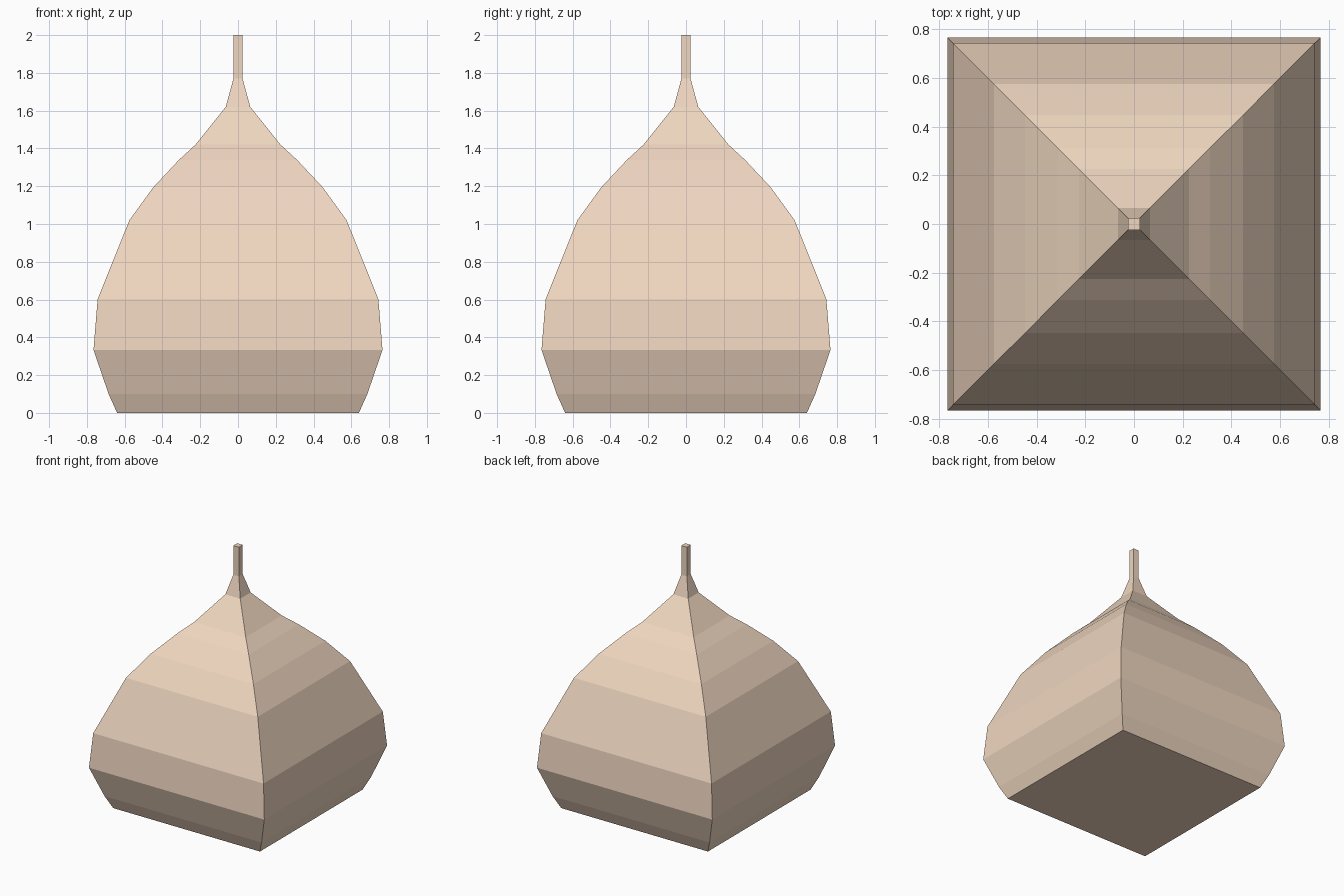
import bpy, bmesh

if "Cube" in bpy.data.objects:
    bpy.data.objects.remove(bpy.data.objects["Cube"])

# Half-width and height of each square ring, base to tip
PROFILE = [(0.64, 0.0), (0.685, 0.10), (0.765, 0.333), (0.743, 0.603),
           (0.575, 1.02), (0.448, 1.195), (0.312, 1.34), (0.225, 1.42),
           (0.065, 1.62), (0.024, 1.77), (0.024, 2.0)]

# Square onion dome: stacked rings bridged with flat faces, capped at both ends
bm = bmesh.new()
rings = [[bm.verts.new((sx * r, sy * r, z))
          for sx, sy in ((-1, -1), (1, -1), (1, 1), (-1, 1))]
         for r, z in PROFILE]
for low, high in zip(rings, rings[1:]):
    for i in range(4):
        j = (i + 1) % 4
        bm.faces.new((low[i], low[j], high[j], high[i]))
bm.faces.new(rings[0][::-1])
bm.faces.new(rings[-1])

mesh = bpy.data.meshes.new("onion_dome")
bm.to_mesh(mesh)
bm.free()
dome = bpy.data.objects.new("onion_dome", mesh)
bpy.context.collection.objects.link(dome)

# Pale peach colour
mat = bpy.data.materials.new("pale_peach")
mat.diffuse_color = (0.87, 0.68, 0.53, 1.0)
mat.use_nodes = True
mat.node_tree.nodes["Principled BSDF"].inputs["Base Color"].default_value = mat.diffuse_color
mesh.materials.append(mat)
